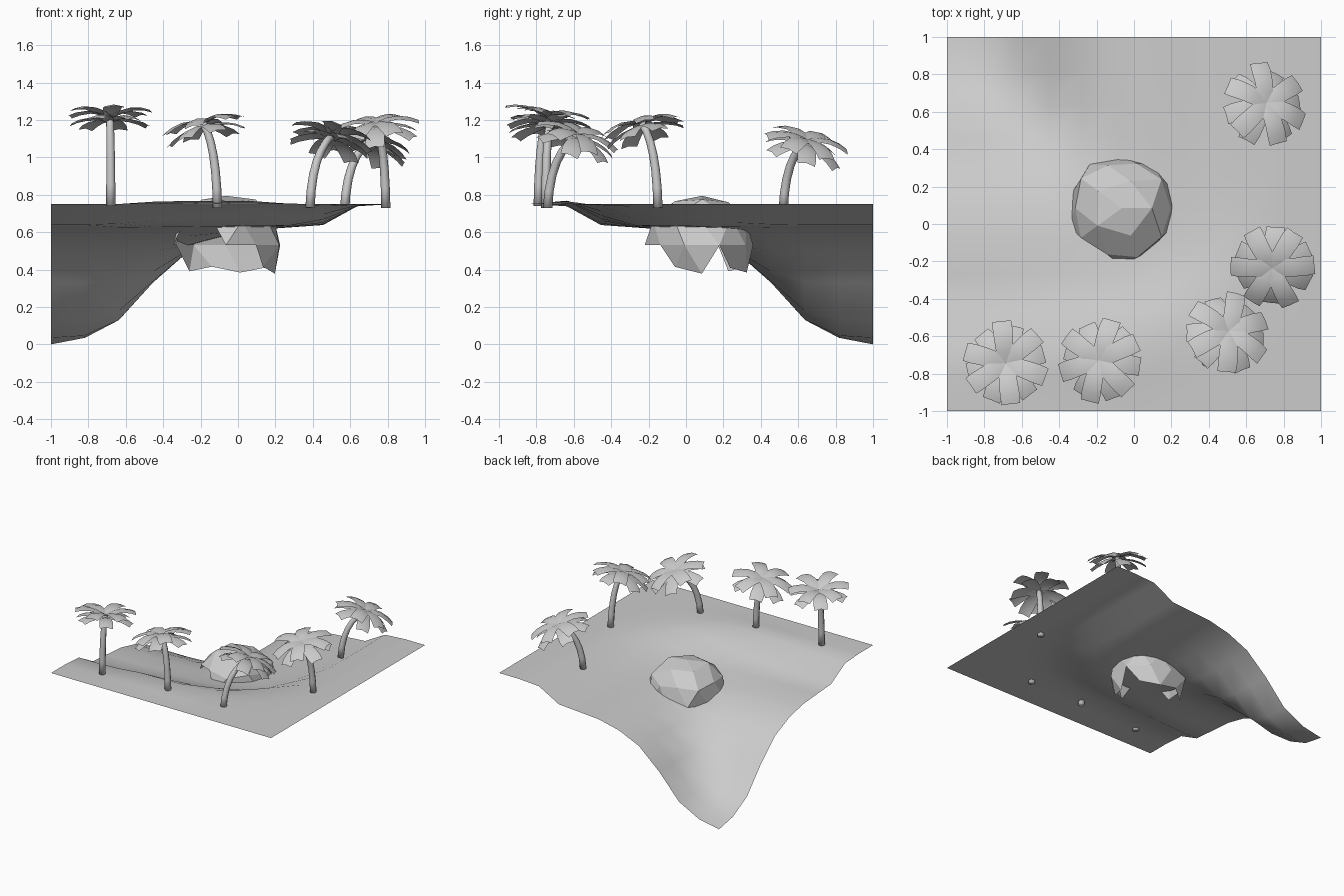
import bpy, bmesh, math, random
from mathutils import Vector, Matrix

if "Cube" in bpy.data.objects:
    bpy.data.objects.remove(bpy.data.objects["Cube"])

random.seed(4)


def finish(name, bm, smooth=True):
    me = bpy.data.meshes.new(name)
    bm.to_mesh(me)
    bm.free()
    for p in me.polygons:
        p.use_smooth = smooth
    ob = bpy.data.objects.new(name, me)
    bpy.context.collection.objects.link(ob)
    return ob


# Terrain: height follows the distance from the low back-left corner
PROFILE = [.0, .035, .13, .33, .49, .57, .612, .625, .638, .738, .75, .75]
STEP = 2 / 11


def ground(x, y):
    u, v = x + 1, 1 - y
    p = 6 if max(u, v) < 1 else 4
    d = (u ** p + v ** p) ** (1 / p) / STEP
    i = min(int(d + 1e-6), 10)
    t = min(d - i, 1)
    h = PROFILE[i] + (PROFILE[i + 1] - PROFILE[i]) * t
    # low dune along the front rim
    return h + .036 * math.exp(-((x + .2) / .42) ** 4 - ((y + .56) / .15) ** 2)


bm = bmesh.new()
bmesh.ops.create_grid(bm, x_segments=11, y_segments=11, size=1)
for v in bm.verts:
    v.co.z = ground(v.co.x, v.co.y)
finish("terrain", bm)

# Rock: faceted dome, open underneath, its rim cut higher at the front left
bm = bmesh.new()
bmesh.ops.create_icosphere(bm, subdivisions=2, radius=1)
for v in bm.verts:
    k = random.uniform(.94, 1.08)
    v.co = Vector((v.co.x * .288 * k, v.co.y * .288 * k, v.co.z * .27 * k))


def below_rim(f):
    c = f.calc_center_median()
    return c.z < -.09 + .5 * max(0, -c.x - c.y)


bmesh.ops.delete(bm, geom=[f for f in bm.faces if below_rim(f)], context='FACES')
bmesh.ops.dissolve_limit(bm, angle_limit=math.radians(15), verts=bm.verts, edges=bm.edges)
bmesh.ops.translate(bm, verts=bm.verts, vec=(-.065, .085, .53))
finish("rock", bm, smooth=False)


# Palm trunk: swept octagon along a bending path; returns the tip direction
def trunk(name, base, top):
    a, c = Vector(base), Vector(top)
    b = Vector((a.x + (c.x - a.x) * .08, a.y + (c.y - a.y) * .08, a.z + (c.z - a.z) * .75))
    bm = bmesh.new()
    rings = []
    for i in range(7):
        t = i / 6
        p = a * (1 - t) ** 2 + b * 2 * t * (1 - t) + c * t * t
        tan = ((b - a) * (1 - t) + (c - b) * t).normalized()
        rot = Vector((0, 0, 1)).rotation_difference(tan)
        r = .025 - .005 * t
        rings.append([bm.verts.new(p + rot @ Vector((r * math.cos(k * math.pi / 4),
                      r * math.sin(k * math.pi / 4), 0))) for k in range(8)])
    for lo, hi in zip(rings, rings[1:]):
        for k in range(8):
            bm.faces.new((lo[k], lo[(k + 1) % 8], hi[(k + 1) % 8], hi[k]))
    bm.faces.new(rings[0][::-1])
    bm.faces.new(rings[-1])
    finish(name, bm)
    return (c - b).normalized()


# Frond cross-stations: distance out, height, half width
UPPER = [(0, .01, .03), (.06, .025, .046), (.12, .027, .05), (.18, .012, .053), (.225, -.01, .05)]
LOWER = [(0, -.015, .025), (.06, -.01, .042), (.12, -.023, .05), (.17, -.043, .052), (.21, -.07, .048)]


def crown(name, top, axis, turn, raised):
    bm = bmesh.new()
    up = Vector((0, 0, 1)).lerp(axis, .38)
    tilt = Vector((0, 0, 1)).rotation_difference(up).to_matrix().to_4x4()
    tilt = Matrix.Translation(top) @ tilt
    for path, count, off in ((UPPER, 6, 0), (LOWER, 6, .5)):
        for n in range(count):
            ang = turn + (n + off) * math.tau / count + random.uniform(-.12, .12)
            m = tilt @ Matrix.Rotation(ang, 4, 'Z')
            lift = raised + random.uniform(-.05, .06)
            rows = [[bm.verts.new(m @ Vector((r, s * w, z + lift * r - abs(s) * w * .2)))
                     for s in (-1, 0, 1)] for r, z, w in path]
            for p, q in zip(rows, rows[1:]):
                for k in (0, 1):
                    bm.faces.new((p[k], q[k], q[k + 1], p[k + 1]))
    finish(name, bm)


PALMS = [  # base, crown centre, frond lift
    ((-.68, -.79, .74), (-.685, -.745, 1.21), .2),
    ((-.11, -.75, .73), (-.185, -.73, 1.18), 0),
    ((.79, -.15, .73), (.74, -.235, 1.18), 0),
    ((.57, .52, .72), (.705, .645, 1.09), 0),
    ((.385, -.74, .73), (.505, -.575, 1.12), 0),
]
for i, (base, top, raised) in enumerate(PALMS, 1):
    axis = trunk(f"palm_trunk_{i}", base, top)
    crown(f"palm_fronds_{i}", Vector(top), axis, i * .7, raised)
